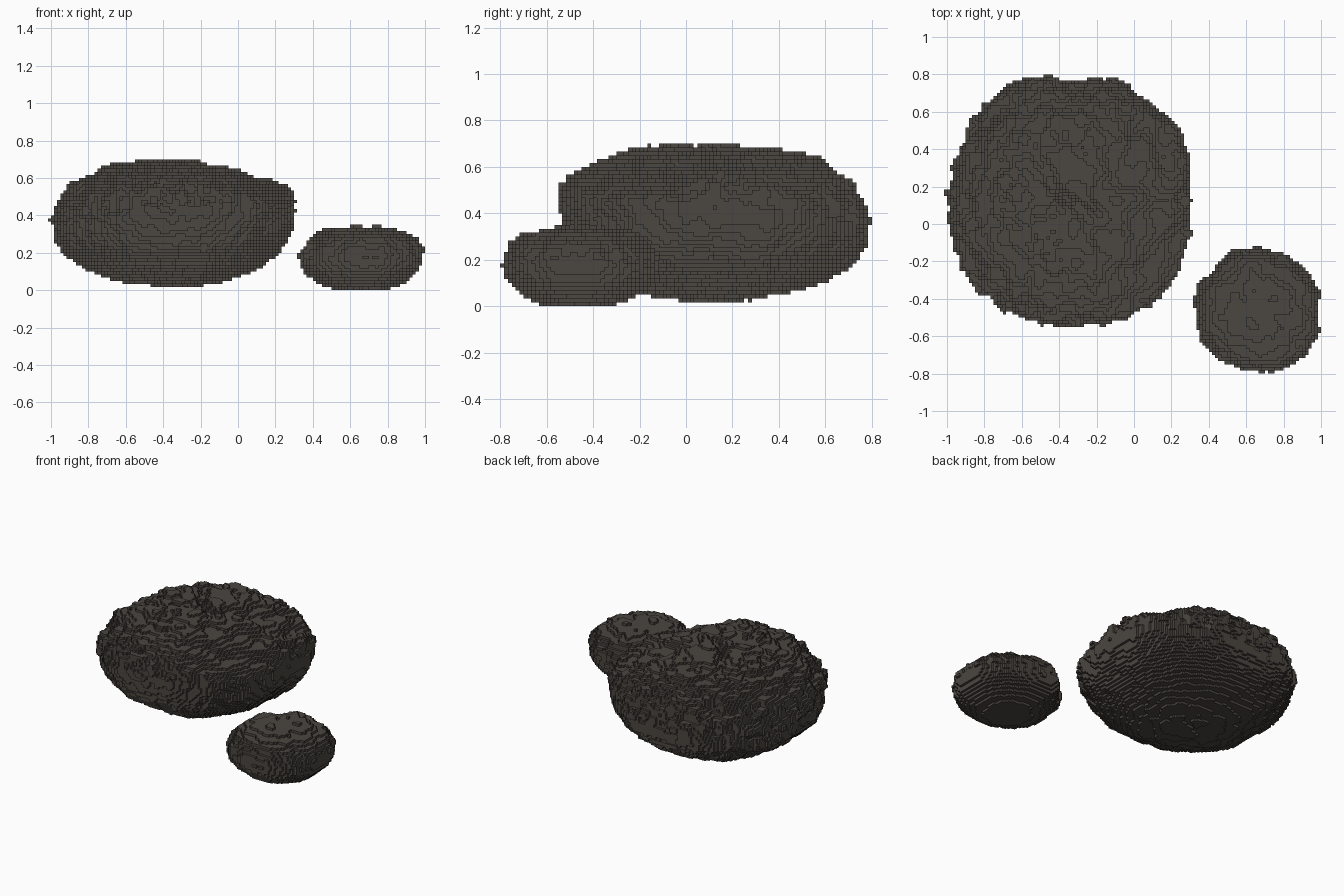
import bpy, bmesh, math
from mathutils import Vector, noise

if "Cube" in bpy.data.objects:
    bpy.data.objects.remove(bpy.data.objects["Cube"])

VOXEL = 1 / 60

stone = bpy.data.materials.new("dark stone")
stone.use_nodes = True
colour = (0.070, 0.062, 0.053, 1)
stone.diffuse_color = colour
bsdf = next(n for n in stone.node_tree.nodes if n.type == 'BSDF_PRINCIPLED')
bsdf.inputs["Base Color"].default_value = colour
bsdf.inputs["Roughness"].default_value = 0.9


def outline_radius(radii, angle):
    """Smoothly interpolated plan radius from evenly spaced samples."""
    t = (angle / math.tau) % 1.0 * len(radii)
    i = int(t)
    f = t - i
    f = f * f * (3 - 2 * f)
    return radii[i % len(radii)] * (1 - f) + radii[(i + 1) % len(radii)] * f


def rock_cells(centre, radii, equator, tilt, top, bottom, floor, crown, belly,
               shoulder, crease, rough):
    """Grid cells lying inside a rough, squashed boulder."""
    cells = set()
    reach = max(radii) + 0.03
    span = lambda c: range(round((c - reach) / VOXEL), round((c + reach) / VOXEL))
    for i in span(centre[0]):
        for j in span(centre[1]):
            x, y = (i + 0.5) * VOXEL, (j + 0.5) * VOXEL
            dx, dy = x - centre[0], y - centre[1]
            s = math.hypot(dx, dy) / outline_radius(radii, math.atan2(dy, dx))
            if s > 1.04:
                continue
            mid = equator + tilt[0] * dx + tilt[1] * dy
            # short groove over the crown
            across, along = dx * 0.82 + dy * 0.57, dy * 0.82 - dx * 0.57
            wobble = 0.025 * math.sin(along * 11)
            groove = crease * math.exp(-((across + wobble) / 0.035) ** 2)
            groove *= max(0, 1 - ((along - 0.08) / 0.35) ** 4)
            # the crown slopes down towards +x, most of all at its corners
            lid = top + 0.01 - max(0, dx) * (shoulder + 0.5 * abs(dy))
            for k in range(round(floor / VOXEL), math.ceil((top + 0.02) / VOXEL)):
                z = (k + 0.5) * VOXEL
                p = Vector((x, y, z))
                if z > lid + 0.05 * noise.noise(p * 9):
                    continue
                up = z > mid
                power = crown if up else belly
                h = (z - mid) / (top - groove - mid) if up else (mid - z) / (mid - bottom)
                d = s ** power + abs(h) ** power
                if d < 0.75:
                    cells.add((i, j, k))
                elif d < 1.25:
                    grain = rough * (1 if up else 0.3)
                    bump = 0.06 * noise.noise(p * 5) + grain * (noise.noise(p * 15) - 0.1)
                    if d < 1 + bump:
                        cells.add((i, j, k))
    return cells


# Four corners of each cube side, ordered outwards
SIDES = {
    (1, 0, 0): ((1, 0, 0), (1, 1, 0), (1, 1, 1), (1, 0, 1)),
    (-1, 0, 0): ((0, 0, 0), (0, 0, 1), (0, 1, 1), (0, 1, 0)),
    (0, 1, 0): ((0, 1, 0), (0, 1, 1), (1, 1, 1), (1, 1, 0)),
    (0, -1, 0): ((0, 0, 0), (1, 0, 0), (1, 0, 1), (0, 0, 1)),
    (0, 0, 1): ((0, 0, 1), (1, 0, 1), (1, 1, 1), (0, 1, 1)),
    (0, 0, -1): ((0, 0, 0), (0, 1, 0), (1, 1, 0), (1, 0, 0)),
}


def build_blocks(name, cells):
    """Flat-shaded skin of the exposed cube sides."""
    bm = bmesh.new()
    verts = {}

    def corner(key):
        if key not in verts:
            verts[key] = bm.verts.new([c * VOXEL for c in key])
        return verts[key]

    for i, j, k in cells:
        for (a, b, c), quad in SIDES.items():
            if (i + a, j + b, k + c) not in cells:
                bm.faces.new([corner((i + u, j + v, k + w)) for u, v, w in quad])
    mesh = bpy.data.meshes.new(name)
    bm.to_mesh(mesh)
    bm.free()
    mesh.materials.append(stone)
    obj = bpy.data.objects.new(name, mesh)
    bpy.context.collection.objects.link(obj)


# Large boulder
build_blocks("large_boulder", rock_cells(
    centre=(-0.34, 0.12),
    radii=(0.635, 0.685, 0.69, 0.68, 0.66, 0.69, 0.68, 0.65,
           0.645, 0.675, 0.675, 0.67, 0.66, 0.685, 0.69, 0.67),
    equator=0.38, tilt=(0.10, -0.09), top=0.70, bottom=0.02, floor=VOXEL,
    crown=2.25, belly=2.1, shoulder=0.23, crease=0.05, rough=0.18))

# Small boulder
build_blocks("small_boulder", rock_cells(
    centre=(0.665, -0.46),
    radii=(0.325, 0.335, 0.33, 0.33, 0.34, 0.345, 0.325, 0.345,
           0.33, 0.345, 0.34, 0.325, 0.335, 0.345, 0.35, 0.34),
    equator=0.18, tilt=(0.05, -0.04), top=0.345, bottom=-0.01, floor=0,
    crown=2.3, belly=2.15, shoulder=0.14, crease=0.015, rough=0.18))
